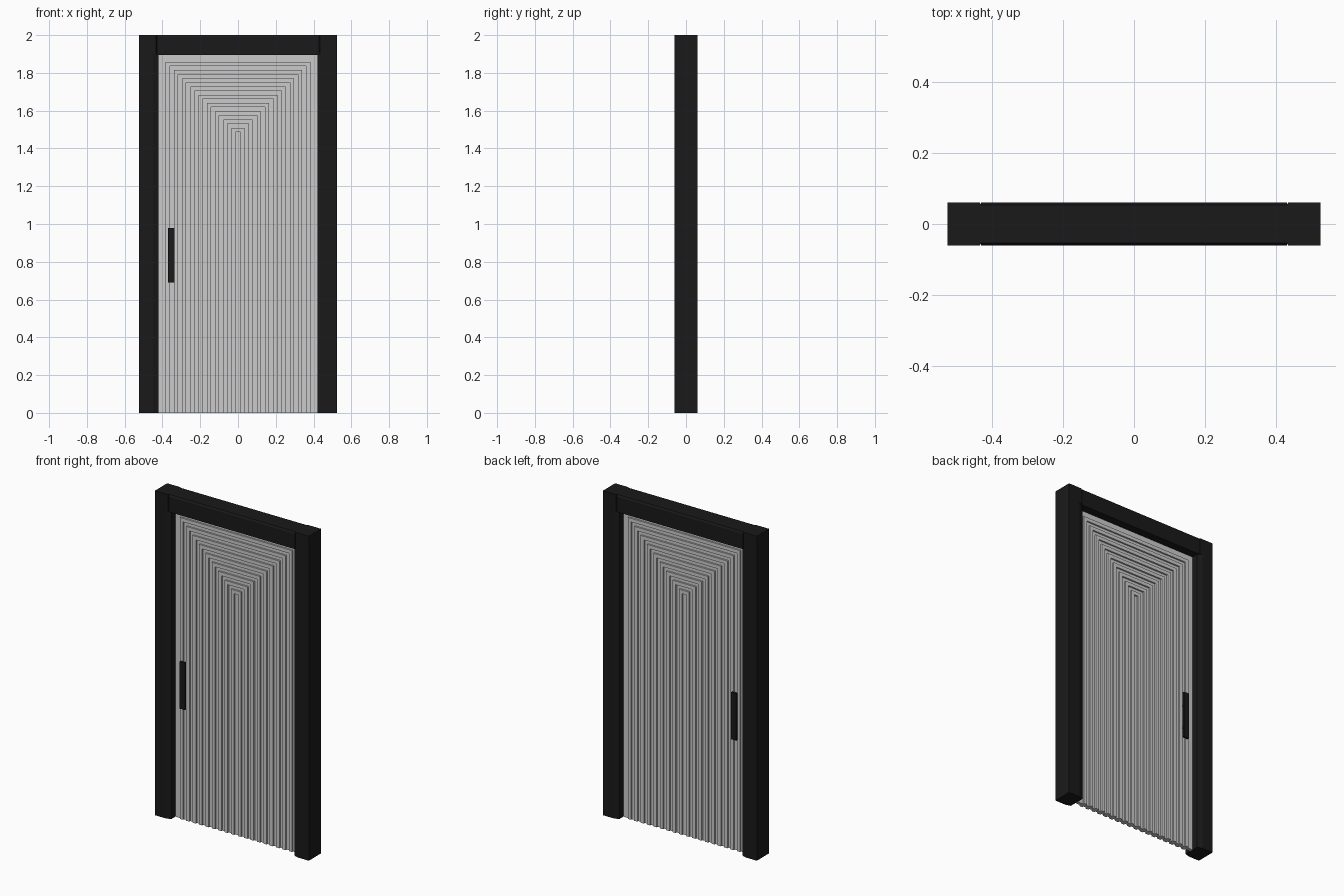
import bpy, bmesh

if "Cube" in bpy.data.objects:
    bpy.data.objects.remove(bpy.data.objects["Cube"])

black = bpy.data.materials.new("black_paint")
black.diffuse_color = (0.01, 0.01, 0.01, 1)
black.use_nodes = True
black.node_tree.nodes["Principled BSDF"].inputs["Base Color"].default_value = black.diffuse_color


def prism(name, pts, to3d, lo, hi, mat=None):
    """Extrude a closed 2D outline between two levels."""
    bm = bmesh.new()
    a = [bm.verts.new(to3d(u, v, lo)) for u, v in pts]
    b = [bm.verts.new(to3d(u, v, hi)) for u, v in pts]
    bm.faces.new(a)
    bm.faces.new(b[::-1])
    n = len(pts)
    for i in range(n):
        j = (i + 1) % n
        bm.faces.new((a[i], b[i], b[j], a[j]))
    bmesh.ops.recalc_face_normals(bm, faces=bm.faces)
    me = bpy.data.meshes.new(name)
    bm.to_mesh(me)
    bm.free()
    ob = bpy.data.objects.new(name, me)
    bpy.context.collection.objects.link(ob)
    if mat:
        me.materials.append(mat)
    return ob


def along_x(u, v, w):
    return (w, u, v)


def along_y(u, v, w):
    return (u, w, v)


def along_z(u, v, w):
    return (u, v, w)


def mirror(ob, x=False, y=False):
    m = ob.modifiers.new("mirror", 'MIRROR')
    m.use_axis = (x, y, False)
    m.use_mirror_merge = False


# Side jambs: rebated inner edge below the head, square above it
jamb = prism("side_jambs", [(0.525, -0.06), (0.525, 0.06), (0.45, 0.06), (0.42, 0.05),
                            (0.42, -0.05), (0.45, -0.06)], along_z, 0, 1.9, black)
mirror(jamb, x=True)
corner = prism("jamb_tops", [(0.525, -0.06), (0.525, 0.06), (0.434, 0.06), (0.43, 0.054),
                             (0.43, -0.054), (0.434, -0.06)], along_z, 1.9, 2.0, black)
mirror(corner, x=True)

# Head with eased top edges
prism("head", [(-0.06, 1.895), (0.06, 1.895), (0.06, 1.99), (0.054, 2.0),
               (-0.054, 2.0), (-0.06, 1.99)], along_x, -0.43, 0.43, black)

# Door slab
prism("door_slab", [(-0.42, 0), (0.42, 0), (0.42, 1.895), (-0.42, 1.895)],
      along_y, -0.01, 0.01)

# Nested mitred ridges on both faces
STEP = 0.0218
for k in range(0, 18, 2):
    xo, zo = 0.383 - STEP * k, 1.858 - STEP * k
    xi, zi = xo - STEP, zo - STEP
    ridge = prism(f"arch_ridge_{k // 2 + 1}",
                  [(-xo, 0), (-xo, zo), (xo, zo), (xo, 0),
                   (xi, 0), (xi, zi), (-xi, zi), (-xi, 0)],
                  along_y, -0.02, -0.01)
    mirror(ridge, y=True)

# Pull handles with posts on both faces
bar = prism("handle_bar", [(-0.37, 0.69), (-0.335, 0.69), (-0.335, 0.98), (-0.37, 0.98)],
            along_y, -0.039, -0.026, black)
mirror(bar, y=True)
for i, z in enumerate((0.765, 0.905)):
    post = prism(f"handle_post_{i + 1}",
                 [(-0.361, z - 0.008), (-0.344, z - 0.008), (-0.344, z + 0.008), (-0.361, z + 0.008)],
                 along_y, -0.028, -0.01, black)
    mirror(post, y=True)
